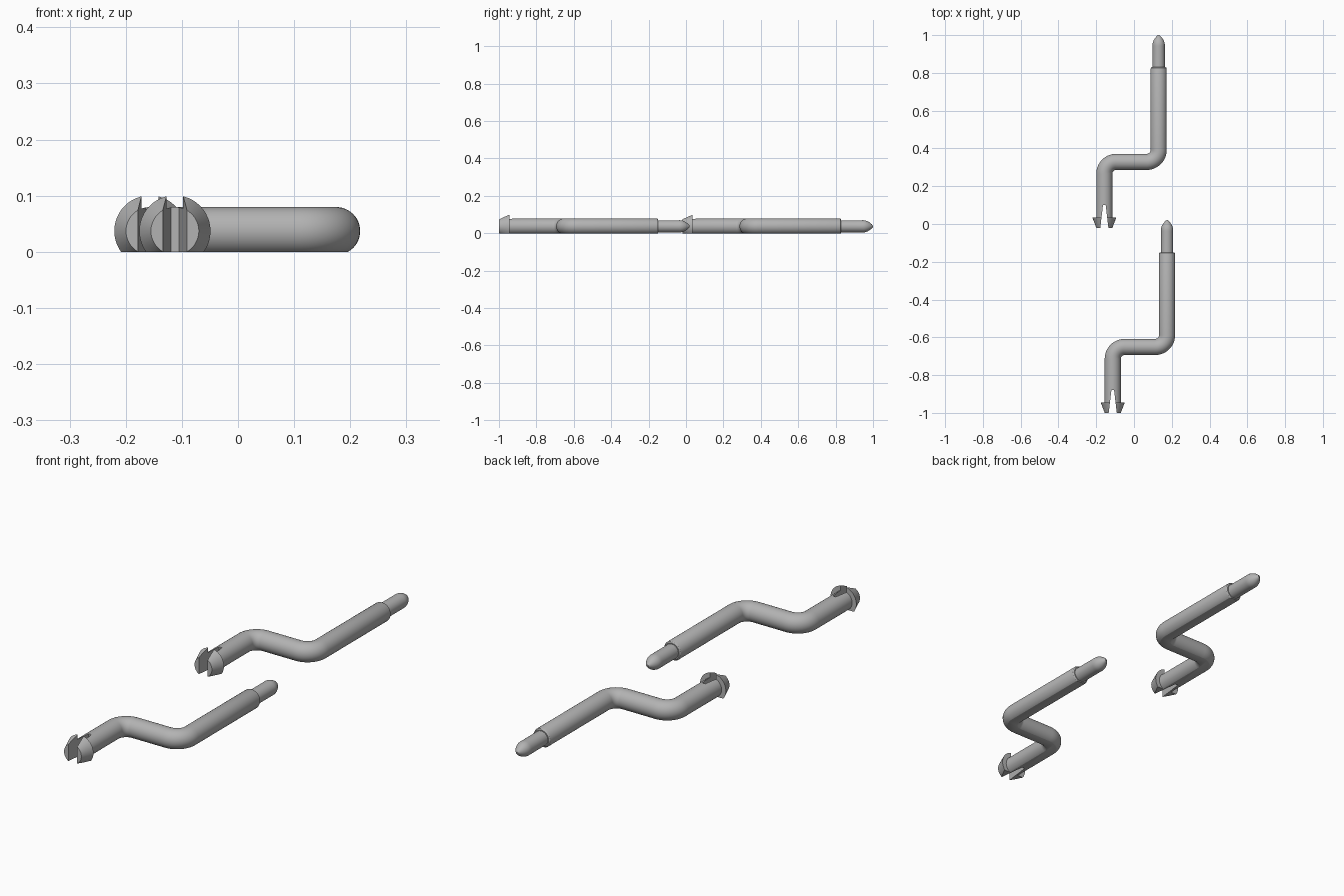
import bpy, bmesh, math
from mathutils import Vector

if "Cube" in bpy.data.objects:
    bpy.data.objects.remove(bpy.data.objects["Cube"])

SEG = 48                 # sides around the rod
ZC = 0.037               # height of the rod axis
R, TIP_R, HEAD_R = 0.0427, 0.0325, 0.0635
XL, XR, YM, BEND = -0.1125, 0.175, -0.651, 0.063

grey = bpy.data.materials.new("grey")
grey.diffuse_color = (0.45, 0.45, 0.45, 1)
grey.use_nodes = True
grey.node_tree.nodes["Principled BSDF"].inputs["Base Color"].default_value = grey.diffuse_color


def stations():
    """Centre x, y, heading angle and radius of each ring, from clip head to tip."""
    up = math.pi / 2
    out = [(XL, -1.0, up, R), (XL, -0.945, up, HEAD_R), (XL, -0.945, up, R)]
    n = 12
    for i in range(n + 1):      # first bend, turning right
        a = math.pi - up * i / n
        out.append((XL + BEND + BEND * math.cos(a), YM - BEND + BEND * math.sin(a), a - up, R))
    for i in range(n + 1):      # second bend, turning back
        a = -up + up * i / n
        out.append((XR - BEND + BEND * math.cos(a), YM + BEND + BEND * math.sin(a), a + up, R))
    for y, r in ((-0.158, R), (-0.153, R - 0.002), (-0.15, R - 0.006), (-0.15, TIP_R), (-0.04, TIP_R)):
        out.append((XR, y, up, r))
    for i in range(1, 10):      # bullet-shaped point
        t = i / 9
        out.append((XR, -0.04 + 0.06 * t, up, TIP_R * (1 - t ** 2.2) + 0.004 * t))
    return out


def make_object(name, bm):
    bmesh.ops.recalc_face_normals(bm, faces=bm.faces)
    me = bpy.data.meshes.new(name)
    bm.to_mesh(me)
    bm.free()
    ob = bpy.data.objects.new(name, me)
    bpy.context.collection.objects.link(ob)
    return ob


# Wedge that splits the clip head
bm = bmesh.new()
back, front = -0.88, -1.02
outline = [(-0.0072, back), (0.0072, back), (0.0238, front), (-0.0238, front)]
base = bm.faces.new([bm.verts.new((XL + x, y, -0.1)) for x, y in outline])
ext = bmesh.ops.extrude_face_region(bm, geom=[base])
bmesh.ops.translate(bm, vec=(0, 0, 0.3), verts=[v for v in ext["geom"] if isinstance(v, bmesh.types.BMVert)])
cutter = make_object("slot_cutter", bm)
cutter.hide_render = True
cutter.hide_set(True)

# Bent rod with head and tip, swept along its path
bm = bmesh.new()
rings = []
for x, y, ang, r in stations():
    side = Vector((math.sin(ang), -math.cos(ang), 0))
    ring = []
    for k in range(SEG):
        a = 2 * math.pi * k / SEG
        ring.append(bm.verts.new(Vector((x, y, ZC)) + side * r * math.cos(a) + Vector((0, 0, r * math.sin(a)))))
    rings.append(ring)
for p, q in zip(rings, rings[1:]):
    for k in range(SEG):
        j = (k + 1) % SEG
        bm.faces.new((p[k], p[j], q[j], q[k]))
bm.faces.new(rings[0])
bm.faces.new(rings[-1])

# Flat underside
cut = bmesh.ops.bisect_plane(bm, geom=bm.verts[:] + bm.edges[:] + bm.faces[:], plane_co=(0, 0, 0),
                             plane_no=(0, 0, -1), clear_outer=True)
bmesh.ops.holes_fill(bm, edges=[e for e in bm.edges if e.is_boundary], sides=0)
front_pin = make_object("front_pin", bm)
front_pin.data.materials.append(grey)

# Split the head
mod = front_pin.modifiers.new("slot", 'BOOLEAN')
mod.operation = 'DIFFERENCE'
mod.solver = 'EXACT'
mod.object = cutter
bpy.context.view_layer.objects.active = front_pin
front_pin.select_set(True)
bpy.ops.object.modifier_apply(modifier=mod.name)
bpy.ops.object.shade_smooth_by_angle(angle=math.radians(30))

# Second identical pin behind the first
back_pin = front_pin.copy()
back_pin.data = front_pin.data.copy()
back_pin.name = "back_pin"
back_pin.location = (-0.0445, 0.98, 0)
bpy.context.collection.objects.link(back_pin)
